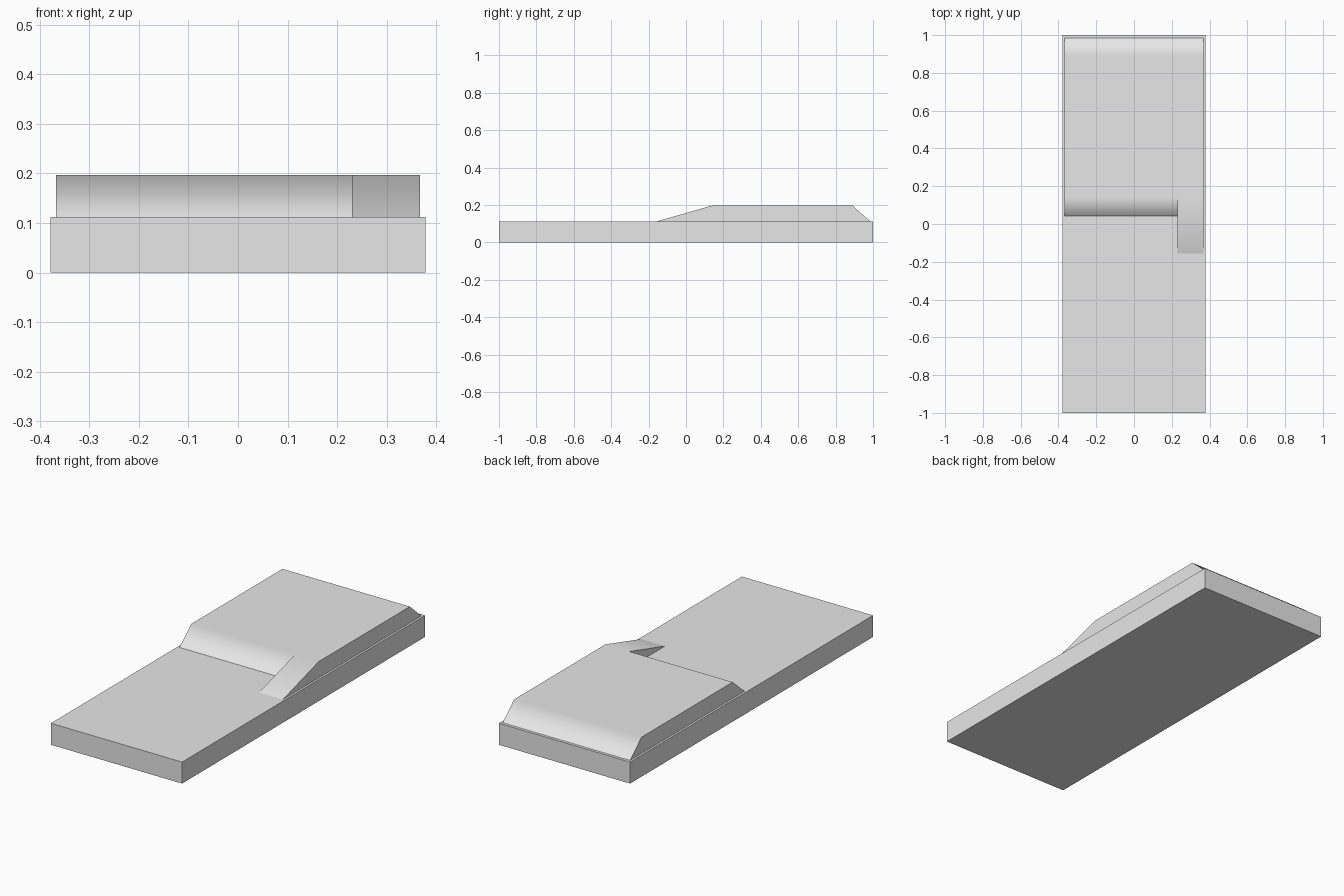
import bpy, bmesh, math

cube = bpy.data.objects.get("Cube")
if cube:
    bpy.data.objects.remove(cube, do_unlink=True)

grey = bpy.data.materials.new("light_grey")
grey.use_nodes = True
grey.diffuse_color = (0.8, 0.8, 0.8, 1)
grey.node_tree.nodes["Principled BSDF"].inputs["Base Color"].default_value = grey.diffuse_color


def add_object(name, bm):
    bmesh.ops.recalc_face_normals(bm, faces=bm.faces)
    mesh = bpy.data.meshes.new(name)
    bm.to_mesh(mesh)
    bm.free()
    mesh.materials.append(grey)
    obj = bpy.data.objects.new(name, mesh)
    bpy.context.collection.objects.link(obj)
    return obj


WIDTH, LENGTH, BASE_TOP, COVER_TOP = 0.756, 2.0, 0.112, 0.197

# Flat base slab
bm = bmesh.new()
bmesh.ops.create_cube(bm, size=1)
for v in bm.verts:
    v.co.x *= WIDTH
    v.co.y *= LENGTH
    v.co.z = (v.co.z + 0.5) * BASE_TOP
add_object("mattress", bm)

# Raised cover: sloped at both ends, with a long ramp on one side
bm = bmesh.new()
SIDE, FLAP = 0.367, 0.23
profile = {
    "back_low": (0.985, BASE_TOP), "back_high": (0.89, COVER_TOP),
    "front_high": (0.14, COVER_TOP), "front_low": (0.042, BASE_TOP),
    "tip": (-0.155, BASE_TOP),
}


def station(x, names):
    return {n: bm.verts.new((x, *profile[n])) for n in names}


r = station(-SIDE, ("back_low", "back_high", "front_high", "front_low"))
m = station(FLAP, ("front_high", "front_low", "tip"))
l = station(SIDE, ("back_low", "back_high", "front_high", "tip"))

for loop in (
    (r["back_low"], r["back_high"], l["back_high"], l["back_low"]),        # back slope
    (r["back_high"], r["front_high"], m["front_high"], l["front_high"], l["back_high"]),
    (r["front_high"], r["front_low"], m["front_low"], m["front_high"]),    # front slope
    (m["front_high"], m["tip"], l["tip"], l["front_high"]),                # ramp
    (m["front_high"], m["front_low"], m["tip"]),                           # ramp side
    tuple(r.values()),
    tuple(l.values()),
    (r["back_low"], r["front_low"], m["front_low"], m["tip"], l["tip"], l["back_low"]),
):
    bm.faces.new(loop)
cover = add_object("blanket", bm)

# Soft shading over the slopes, with the broad top kept even
bpy.ops.object.select_all(action="DESELECT")
cover.select_set(True)
bpy.context.view_layer.objects.active = cover
bpy.ops.object.shade_smooth_by_angle(angle=math.radians(50))
weighted = cover.modifiers.new("even_top", "WEIGHTED_NORMAL")
weighted.keep_sharp = True
weighted.weight = 100
